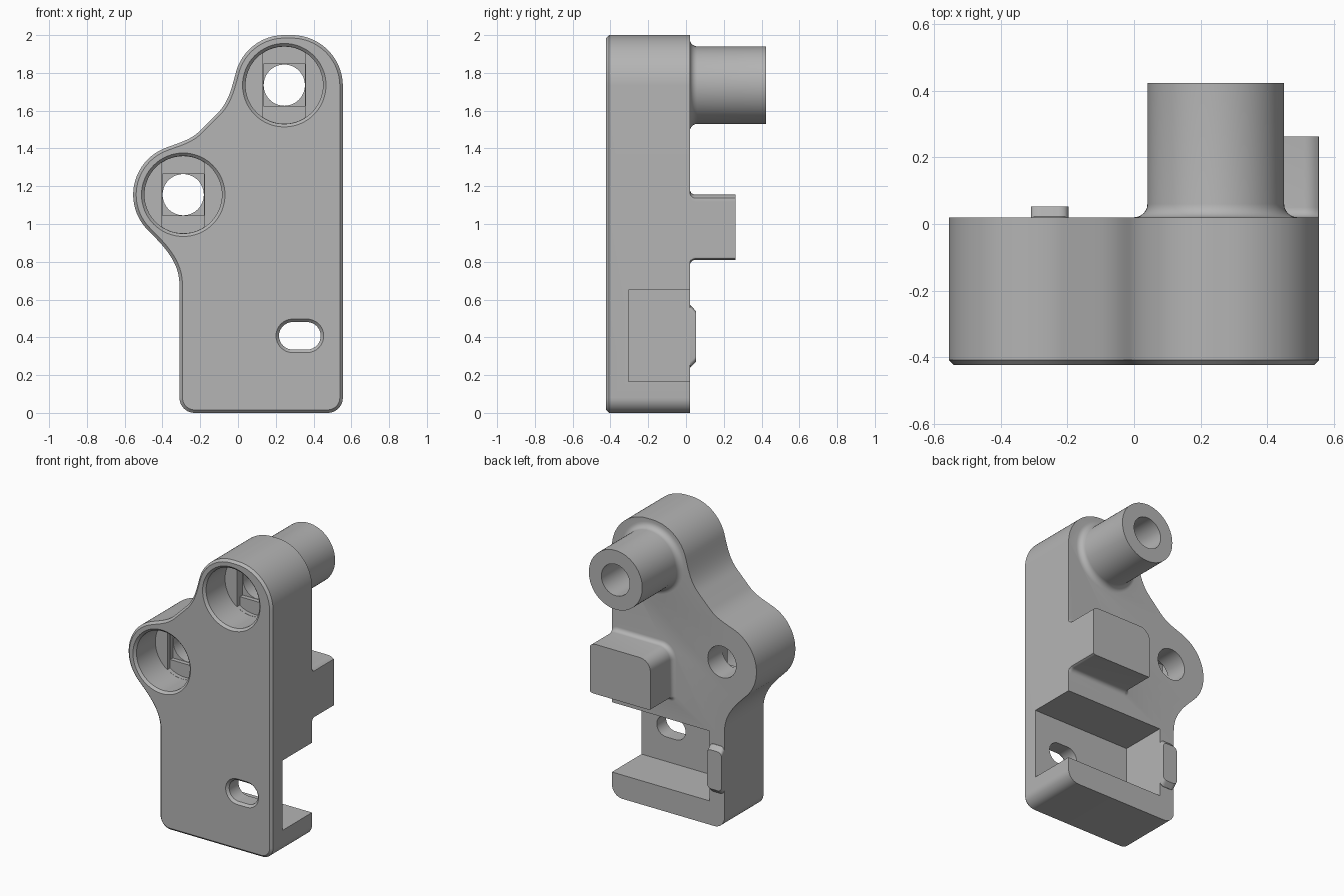
import bpy, bmesh
from math import sin, cos, pi, radians
from mathutils import Vector

cube = bpy.data.objects.get("Cube")
if cube:
    bpy.data.objects.remove(cube, do_unlink=True)

grey = bpy.data.materials.new("plain_grey")
grey.use_nodes = True
color = (0.46, 0.46, 0.46, 1)
grey.diffuse_color = color
grey.node_tree.nodes["Principled BSDF"].inputs["Base Color"].default_value = color


# 2D outlines in the x-z plane, counter-clockwise
def arc(cx, cz, r, a0, a1, n=16):
    steps = [radians(a0 + (a1 - a0) * i / n) for i in range(n + 1)]
    return [Vector((cx + r * cos(a), cz + r * sin(a))) for a in steps]


def circle(center, r):
    return arc(*center, r, 0, 360, 64)[:-1]


def blend(p, dp, q, dq, n=12):
    """Smooth curve leaving p along dp and reaching q along dq."""
    p, q = Vector(p), Vector(q)
    reach = (q - p).length * 0.36
    b, c = p + Vector(dp).normalized() * reach, q - Vector(dq).normalized() * reach
    ts = [i / n for i in range(n + 1)]
    return [p * (1 - t)**3 + b * 3 * t * (1 - t)**2 + c * 3 * t * t * (1 - t) + q * t**3 for t in ts]


def rounded_rect(x0, x1, z0, z1, radii):
    """Corner radii run: top right, top left, bottom left, bottom right."""
    a, b, c, d = radii
    return (arc(x1 - a, z1 - a, a, 0, 90, 8) + arc(x0 + b, z1 - b, b, 90, 180, 8)
            + arc(x0 + c, z0 + c, c, 180, 270, 8) + arc(x1 - d, z0 + d, d, 270, 360, 8))


def rect(x0, x1, z0, z1):
    return [Vector(p) for p in ((x1, z1), (x0, z1), (x0, z0), (x1, z0))]


def clean(points):
    return [p for i, p in enumerate(points) if (p - points[i - 1]).length > 1e-4]


def inset(points, d):
    result = []
    for i, p in enumerate(points):
        t = (points[(i + 1) % len(points)] - points[i - 1]).normalized()
        result.append(p + Vector((-t.y, t.x)) * d)
    return result


def loft(name, rings):
    """Solid through a list of (y, outline) sections."""
    bm = bmesh.new()
    loops = [[bm.verts.new((p.x, y, p.y)) for p in pts] for y, pts in rings]
    n = len(loops[0])
    for a, b in zip(loops, loops[1:]):
        for i in range(n):
            j = (i + 1) % n
            bm.faces.new((a[i], a[j], b[j], b[i]))
    bm.faces.new(loops[0])
    bm.faces.new(loops[-1])
    bmesh.ops.recalc_face_normals(bm, faces=bm.faces)
    mesh = bpy.data.meshes.new(name)
    bm.to_mesh(mesh)
    bm.free()
    mesh.materials.append(grey)
    obj = bpy.data.objects.new(name, mesh)
    bpy.context.collection.objects.link(obj)
    return obj


def combine(target, other, operation):
    mod = target.modifiers.new(operation, "BOOLEAN")
    mod.operation, mod.solver, mod.object = operation, "EXACT", other
    bpy.context.view_layer.objects.active = target
    bpy.ops.object.modifier_apply(modifier=mod.name)
    bpy.data.objects.remove(other, do_unlink=True)


def cut(name, rings):
    combine(body, loft(name, rings), "DIFFERENCE")


def add(name, rings):
    combine(body, loft(name, rings), "UNION")


def fillet(r, n=6):
    """(height, outward growth) pairs of a concave quarter round."""
    return [(r - r * cos(i * pi / 2 / n), r - r * sin(i * pi / 2 / n)) for i in range(n + 1)]


FRONT, BACK, EDGE = -0.423, 0.02, 0.016
upper, lower = (0.245, 1.735), (-0.29, 1.155)

# Main plate with chamfered front edge
head = arc(*upper, 0.265, 90, 165, 24)
lobe = arc(*lower, 0.265, 112, 225, 36)
slope_top, slope_end = (-0.11, 1.585), (-0.2, 1.495)
outline = clean(
    head + blend(head[-1], (-0.26, -0.97), slope_top, (-1, -1))
    + blend(slope_end, (-1, -1), lobe[0], (-0.93, -0.37)) + lobe
    + blend(lobe[-1], (1, -1), (-0.31, 0.68), (0, -1))
    + arc(-0.23, 0.08, 0.08, 180, 270, 10) + arc(0.475, 0.08, 0.08, 270, 360, 10)
    + arc(0.285, 1.73, 0.27, 0, 90, 24))
body = loft("mounting_bracket", [
    (FRONT, inset(outline, EDGE)), (FRONT + EDGE, outline), (BACK, outline)])

# Rear pocket, open to one side
cut("pocket_cutter", [(-0.305, rect(-0.195, 0.7, 0.165, 0.65)),
                      (0.2, rect(-0.195, 0.7, 0.165, 0.65))])

# Rear tube with filleted foot
tube = [(BACK - 0.05, circle(upper, 0.245))]
tube += [(BACK + h, circle(upper, 0.205 + g)) for h, g in fillet(0.04)]
add("tube", tube + [(0.423, circle(upper, 0.205))])


# Rear lug, flush with the plate side
def lug_section(g):
    pts = rounded_rect(0.09 - g, 0.57, 0.81 - g, 1.155 + g,
                       (0.06, 0.08 + g, 0.01 + g, 0.04))
    return [Vector((min(p.x, 0.5545), p.y)) for p in pts]


lug = [(BACK - 0.05, lug_section(0.03))]
lug += [(BACK + h, lug_section(g)) for h, g in fillet(0.03)]
add("lug", lug + [(0.262, lug_section(0))])

# Small locating nub beside the pocket
nub = rounded_rect(-0.309, -0.197, 0.24, 0.57, [0.03] * 4)
nub_top = rounded_rect(-0.309, -0.197, 0.27, 0.54, [0.03] * 4)
add("nub", [(BACK - 0.05, nub), (BACK + 0.003, nub), (0.052, nub_top)])

# Stepped screw bores
for c in (upper, lower):
    x, z = c
    cut("counterbore_cutter", [(FRONT - EDGE, circle(c, 0.205 + 2 * EDGE)),
                               (FRONT + EDGE, circle(c, 0.205)), (-0.2, circle(c, 0.205))])
    step = [Vector((max(x - 0.112, min(x + 0.112, p.x)), p.y)) for p in circle(c, 0.204)]
    cut("slot_step_cutter", [(-0.25, step), (-0.17, step)])
    square = rect(x - 0.111, x + 0.111, z - 0.111, z + 0.111)
    cut("square_step_cutter", [(-0.25, square), (-0.14, square)])
    cut("screw_hole_cutter", [(-0.25, circle(c, 0.109)), (0.6, circle(c, 0.109))])


# Chamfered oblong slot through the pocket wall
def oblong(r):
    return arc(0.365, 0.408, r, -90, 90) + arc(0.29, 0.408, r, 90, 270)


cut("oblong_cutter", [(FRONT - EDGE, oblong(0.073 + 2 * EDGE)), (FRONT + EDGE, oblong(0.073)),
                      (-0.2, oblong(0.073))])

bpy.ops.object.select_all(action="DESELECT")
body.select_set(True)
bpy.context.view_layer.objects.active = body
bpy.ops.object.shade_smooth_by_angle(angle=radians(28))
